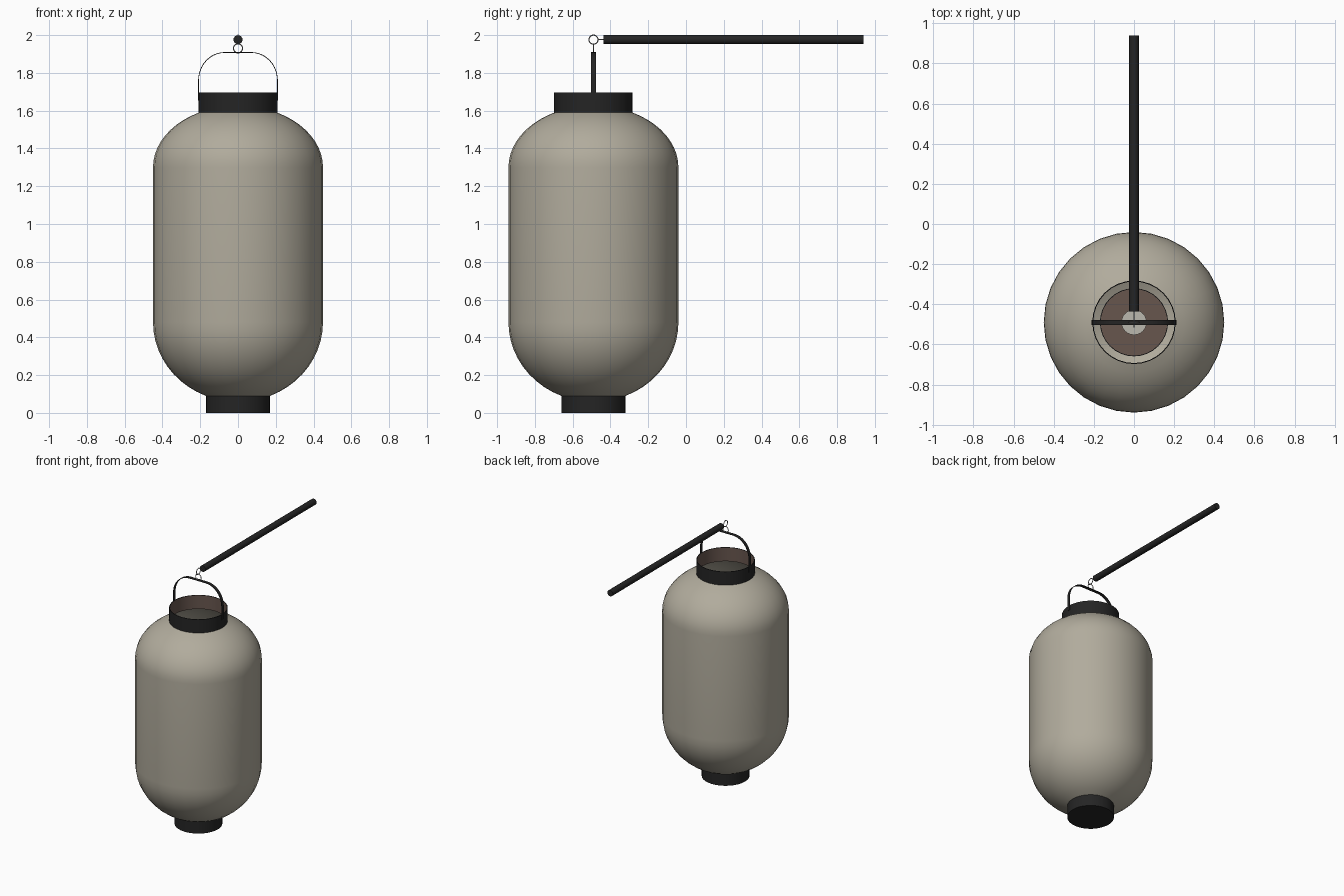
import bpy, bmesh, math
from mathutils import Vector, Matrix

if "Cube" in bpy.data.objects:
    bpy.data.objects.remove(bpy.data.objects["Cube"])

CY = -0.49      # lantern axis
SEG = 32


def material(name, rgb):
    m = bpy.data.materials.new(name)
    m.diffuse_color = (*rgb, 1)
    m.use_nodes = True
    m.node_tree.nodes["Principled BSDF"].inputs["Base Color"].default_value = m.diffuse_color
    return m


BLACK = material("black lacquer", (0.018, 0.018, 0.018))
BROWN = material("brown wood", (0.135, 0.092, 0.076))
PAPER = material("warm grey paper", (0.44, 0.41, 0.335))
WAX = material("pale wax", (0.50, 0.48, 0.43))
METAL = material("grey metal", (0.30, 0.30, 0.30))


def finish(name, bm, mats, angle=35):
    me = bpy.data.meshes.new(name)
    bm.to_mesh(me)
    bm.free()
    for m in mats:
        me.materials.append(m)
    me.shade_smooth()
    me.set_sharp_from_angle(angle=math.radians(angle))
    ob = bpy.data.objects.new(name, me)
    bpy.context.collection.objects.link(ob)
    return ob


def lathe(name, profile, mats, bands=None, seg=SEG, matrix=None):
    """Spin (radius, height) points round z; bands gives a material per step."""
    bm = bmesh.new()
    rings = [[bm.verts.new((r * math.cos(2 * math.pi * i / seg),
                            r * math.sin(2 * math.pi * i / seg), z))
              for i in range(seg)] for r, z in profile]
    for j in range(len(rings) - 1):
        for i in range(seg):
            k = (i + 1) % seg
            f = bm.faces.new((rings[j][i], rings[j][k],
                              rings[j + 1][k], rings[j + 1][i]))
            f.material_index = bands[j] if bands else 0
    bmesh.ops.remove_doubles(bm, verts=bm.verts, dist=1e-6)
    bm.transform(matrix or Matrix.Translation((0, CY, 0)))
    return finish(name, bm, mats)


def torus(name, z, radius, wire, facing, mat):
    """Small wire ring standing upright, its axis along x or y."""
    seg = 24
    bm = bmesh.new()
    rows = []
    for i in range(seg):
        a = 2 * math.pi * i / seg
        row = []
        for j in range(8):
            b = 2 * math.pi * j / 8
            r = radius + wire * math.cos(b)
            row.append(bm.verts.new((r * math.cos(a), r * math.sin(a), wire * math.sin(b))))
        rows.append(row)
    for i in range(seg):
        n = rows[(i + 1) % seg]
        for j in range(8):
            k = (j + 1) % 8
            bm.faces.new((rows[i][j], n[j], n[k], rows[i][k]))
    bm.transform(Matrix.Translation((0, CY, z)) @ Matrix.Rotation(math.pi / 2, 4, facing))
    return finish(name, bm, [mat], 60)


# paper body: straight wall with elliptical shoulders
R = 0.45
N = 10
a0, a1 = math.acos(0.17 / R), math.acos(0.207 / R)
b0, b1 = 0.39 / math.sin(a0), 0.29 / math.sin(a1)
body = [(R * math.cos(a0 * (1 - i / N)), 0.48 - b0 * math.sin(a0 * (1 - i / N)))
        for i in range(N + 1)]
body += [(R * math.cos(a1 * i / N), 1.30 + b1 * math.sin(a1 * i / N))
         for i in range(N + 1)]
lathe("paper_body", body, [PAPER])

# top collar and bottom cup, black outside and brown inside
lathe("top_collar", [(0.208, 1.587), (0.208, 1.695), (0.203, 1.695), (0.203, 1.587)],
      [BLACK, BROWN], [0, 0, 1])
lathe("bottom_cup", [(0, 0), (0.17, 0), (0.17, 0.092), (0.166, 0.092), (0.166, 0.012), (0, 0.012)],
      [BLACK, BROWN], [0, 0, 0, 1, 1])

# candle standing on the floor of the cup
lathe("candle", [(0.063, 0.012), (0.063, 0.30), (0, 0.30)], [WAX], seg=24)
lathe("wick", [(0.006, 0.30), (0.006, 0.34), (0, 0.34)], [BLACK], seg=8)

# flat strip handle: two uprights joined by a rounded top
H, T, C = 0.211, 0.004, 0.14
path = [(H, 1.655)]
path += [(H - C + C * math.cos(a), 1.91 - 0.15 + 0.15 * math.sin(a))
         for a in (math.pi / 2 * i / 10 for i in range(11))]
path += [(-x, z) for x, z in reversed(path)]
bm = bmesh.new()
rows = []
for i, (x, z) in enumerate(path):
    p, q = path[max(i - 1, 0)], path[min(i + 1, len(path) - 1)]
    t = Vector((q[0] - p[0], q[1] - p[1])).normalized()
    ix, iz = x - t.y * T, z + t.x * T
    rows.append([bm.verts.new(v) for v in (
        (x, CY - 0.0125, z), (x, CY + 0.0125, z),
        (ix, CY + 0.0125, iz), (ix, CY - 0.0125, iz))])
for r, s in zip(rows, rows[1:]):
    for j in range(4):
        k = (j + 1) % 4
        bm.faces.new((r[j], r[k], s[k], s[j]))
bm.faces.new(rows[0])
bm.faces.new(rows[-1])
bmesh.ops.recalc_face_normals(bm, faces=bm.faces)
finish("handle", bm, [BLACK])

# two linked wire rings and the pin into the rod
torus("lower_ring", 1.93, 0.024, 0.003, 'X', METAL)
torus("upper_ring", 1.976, 0.024, 0.003, 'Y', METAL)
along_y = Matrix.Translation((0, 0, 1.976)) @ Matrix.Rotation(-math.pi / 2, 4, 'X')
lathe("rod_pin", [(0, -0.465), (0.003, -0.465), (0.003, -0.43), (0, -0.43)],
      [METAL], seg=8, matrix=along_y)

# carrying rod
lathe("carrying_rod", [(0, -0.437), (0.024, -0.437), (0.024, 0.94), (0, 0.94)],
      [BLACK], seg=16, matrix=along_y)
